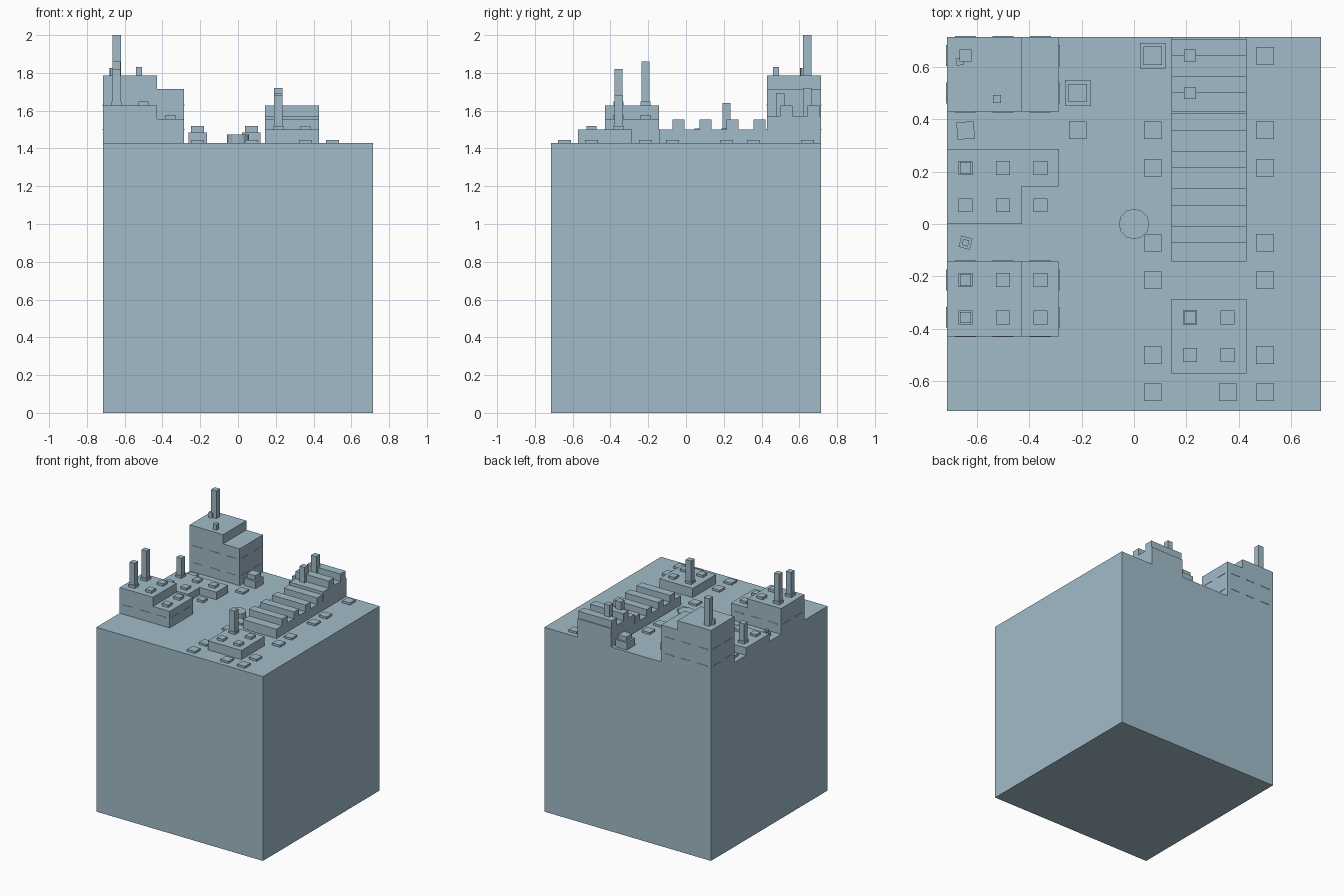
import bpy, bmesh, math
from mathutils import Matrix

if "Cube" in bpy.data.objects:
    bpy.data.objects.remove(bpy.data.objects["Cube"])

U = 1 / 14            # layout unit
G = 20 * U            # height of the ground slab
E = 10 * U            # half width of the slab

mat = bpy.data.materials.new("pale blue grey")
mat.diffuse_color = (0.36, 0.50, 0.585, 1)
mat.use_nodes = True
mat.node_tree.nodes["Principled BSDF"].inputs["Base Color"].default_value = mat.diffuse_color


def boxes(name, items):
    """One object from boxes given as (x0, x1, y0, y1, z0, z1[, turn])."""
    bm = bmesh.new()
    for x0, x1, y0, y1, z0, z1, *turn in items:
        m = (Matrix.Translation(((x0 + x1) / 2, (y0 + y1) / 2, (z0 + z1) / 2))
             @ Matrix.Rotation(math.radians(turn[0] if turn else 0), 4, 'Z')
             @ Matrix.Diagonal((x1 - x0, y1 - y0, z1 - z0, 1)))
        bmesh.ops.create_cube(bm, size=1, matrix=m)
    return finish(name, bm)


def finish(name, bm):
    me = bpy.data.meshes.new(name)
    bm.to_mesh(me)
    bm.free()
    me.materials.append(mat)
    ob = bpy.data.objects.new(name, me)
    bpy.context.collection.objects.link(ob)
    return ob


def post(x, y, size, z0, z1, turn=0):
    h = size / 2
    return (x - h, x + h, y - h, y + h, z0, z1, turn)


def strips(x0, x1, y0, y1, levels):
    """Thin trim plates on the four walls, one per layout cell."""
    out, p, t = [], 0.003, 0.003
    for z in levels:
        for i in range(round((x1 - x0) / (2 * U))):
            c = x0 + (2 * i + 1) * U
            for y in (y0, y1):
                out.append((c - .04, c + .04, y - p, y + p, z - t, z + t))
        for i in range(round((y1 - y0) / (2 * U))):
            c = y0 + (2 * i + 1) * U
            for x in (x0, x1):
                out.append((x - p, x + p, c - .04, c + .04, z - t, z + t))
    return out


# Ground block
boxes("ground_block", [(-E, E, -E, E, 0, G)])

# Corner tower with a lower wing, chimney and roof boxes
boxes("tower", [(-E, -6*U, 6*U, E, G, G + 5*U), (-6*U, -4*U, 6*U, E, G, G + 4*U)])
boxes("tower_trim", strips(-E, -4*U, 6*U, E, (1.50, 1.63)))
boxes("tower_chimney", [post(-9*U, 9*U, .045, G + 5*U, 2.0)])
boxes("tower_roof_boxes", [post(-.523, .477, .032, G + 5*U, 1.83),
                           post(-.665, .62, .028, G + 5*U, 1.825, 10)])

# Stepped block on the left
HI, LO = 1.628, 1.557
boxes("stepped_block", [(-E, -6*U, -6*U, -2*U, G, HI), (-6*U, -4*U, -6*U, -2*U, G, LO)])
boxes("stepped_block_trim", strips(-E, -4*U, -6*U, -2*U, (1.50,)))
boxes("stepped_block_vents", [post(x*U, y*U, .053, z, z + .02)
                              for x, z in ((-9, HI), (-7, HI), (-5, LO)) for y in (-3, -5)])
boxes("stepped_block_chimneys", [post(-9*U, -3*U, .043, HI, 1.86),
                                 post(-9*U, -5*U, .043, HI, 1.82)])

# Low L-shaped block
L = 1.487
boxes("l_block", [(-E, -4*U, 2*U, 4*U, G, L), (-E, -6*U, 0, 2*U, G, L)])
boxes("l_block_vents", [post(x*U, y*U, .053, z, z + .018) for x, y, z in
                        ((-9, 3, L), (-7, 3, L), (-5, 3, L), (-9, 1, L), (-7, 1, L), (-5, 1, G))])
boxes("l_block_chimney", [post(-9*U, 3*U, .043, L, 1.64)])

# Low square block
S = G + U
boxes("square_block", [(2*U, 6*U, -8*U, -4*U, G, S)])
boxes("square_block_vents", [post(x*U, y*U, .053, S, S + .018) for x in (3, 5) for y in (-5, -7)])
boxes("square_block_chimney", [post(3*U, -5*U, .045, S, 1.68)])

# Long ridged hall: low front part, raised back part
boxes("ridged_hall", [(2*U, 6*U, -2*U, 6*U, G, S), (2*U, 6*U, 6*U, E, G, S + U)])
boxes("hall_ridges", [(2*U, 6*U, y*U, y*U + .064, S if y < 6 else S + U,
                       1.552 if y < 6 else 1.628) for y in (-1, 1, 3, 5, 7, 9)])
boxes("hall_chimneys", [post(3*U, 9*U, .045, S + U, 1.72), post(3*U, 7*U, .045, S + U, 1.69)])

# Ground pads
pads = [(1, y) for y in (5, 3, -1, -3, -7, -9)] + [(7, y) for y in (9, 5, 3, -1, -3, -7, -9)]
pads += [(5, -9), (-3, 5)]
boxes("ground_pads", [post(x*U, y*U, .067, G, G + .016) for x, y in pads]
      + [post(-9*U, 5*U, .066, G, G + .02, 4)])

# Two-tier pedestals and a small turned one
boxes("pedestals", [post(x*U, y*U, s, G, z) for x, y in ((-3, 7), (1, 9))
                    for s, z in ((.098, 1.485), (.07, 1.52))])
boxes("turned_pedestal", [post(-9*U, -U, .044, G, 1.455, -15), post(-9*U, -U, .024, G, 1.475, -15)])

# Round well in the middle
bm = bmesh.new()
bmesh.ops.create_cone(bm, cap_ends=True, segments=12, radius1=.058, radius2=.058, depth=.046,
                      matrix=Matrix.Translation((0, 0, G + .023)))
finish("round_well", bm)
